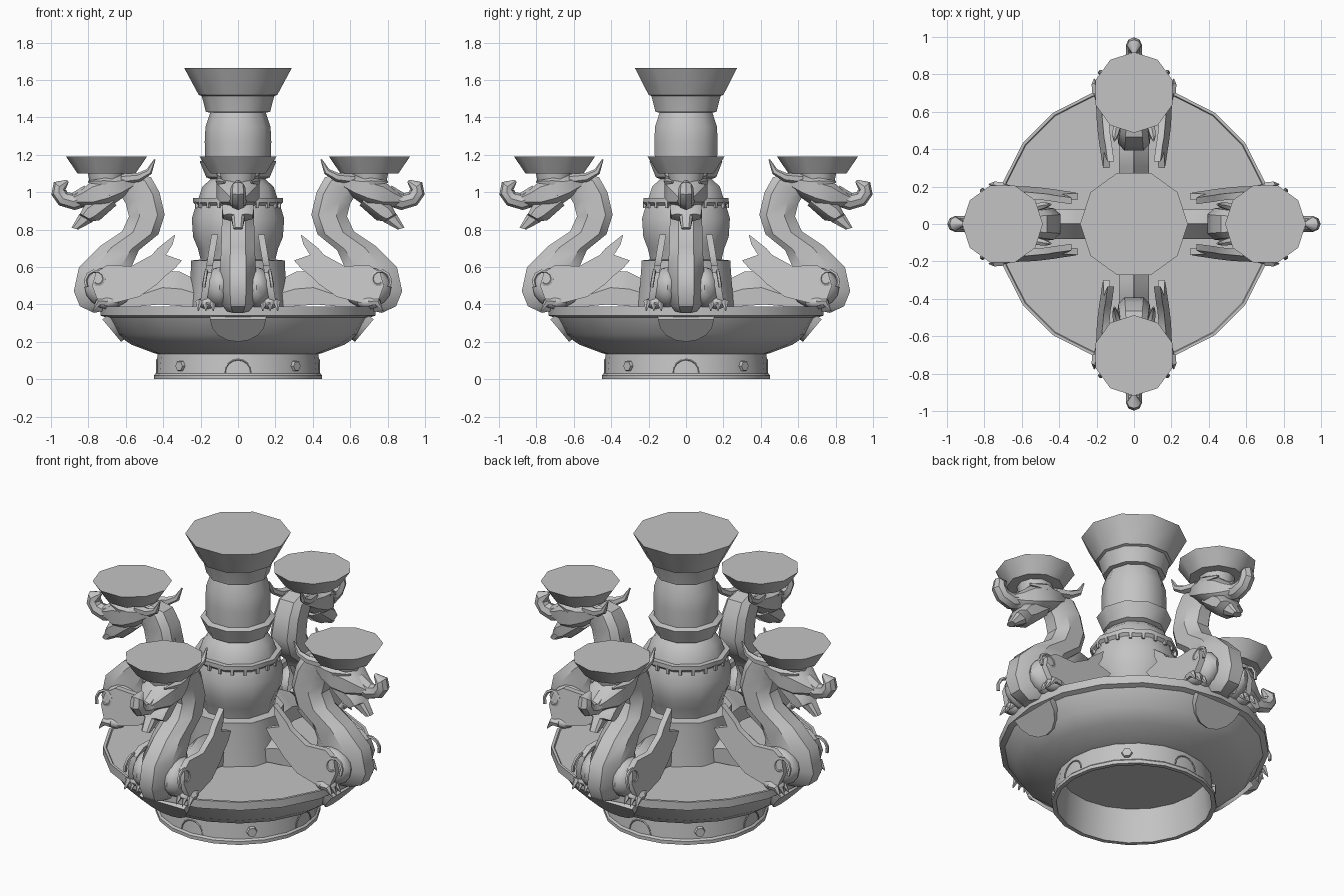
import bpy, bmesh
from math import sin, cos, pi, radians
from mathutils import Vector, Matrix

cube = bpy.data.objects.get("Cube")
if cube:
    bpy.data.objects.remove(cube)

grey = bpy.data.materials.new("stone_grey")
grey.use_nodes = True
grey.diffuse_color = (0.55, 0.55, 0.55, 1)
bsdf = next(n for n in grey.node_tree.nodes if n.type == 'BSDF_PRINCIPLED')
bsdf.inputs["Base Color"].default_value = grey.diffuse_color
bsdf.inputs["Roughness"].default_value = 0.7


def skin(bm, rings):
    """Join equal-length point rings into a capped solid."""
    loops = [[bm.verts.new(p) for p in ring] for ring in rings]
    for a, b in zip(loops, loops[1:]):
        for i in range(len(a)):
            j = (i + 1) % len(a)
            bm.faces.new((a[i], a[j], b[j], b[i]))
    bm.faces.new(loops[0])
    bm.faces.new(loops[-1])


def lathe(bm, profile, sides, x=0):
    skin(bm, [[(x + r * cos(2 * pi * i / sides), r * sin(2 * pi * i / sides), z)
               for i in range(sides)] for r, z in profile])


def tube(bm, path, radii, sides=6):
    pts = [Vector(p) for p in path]
    rings = []
    for k, p in enumerate(pts):
        d = (pts[min(k + 1, len(pts) - 1)] - pts[max(k - 1, 0)]).normalized()
        u = d.cross(Vector((0, 1, 0.01))).normalized()
        v = d.cross(u)
        rings.append([p + radii[k] * (u * cos(2 * pi * i / sides) + v * sin(2 * pi * i / sides))
                      for i in range(sides)])
    skin(bm, rings)


def body(bm, sections, shape):
    """Loft sections given as back x, back z, belly x, belly z, half width."""
    rings = []
    for bx, bz, ex, ez, w in sections:
        half = [(bx + t * (ex - bx), w * k, bz + t * (ez - bz)) for t, k in shape]
        rings.append(half + [(x, -y, z) for x, y, z in reversed(half)])
    skin(bm, rings)


def ball(bm, centre, size):
    m = Matrix.Translation(centre) @ Matrix.Diagonal((*size, 1))
    bmesh.ops.create_uvsphere(bm, u_segments=12, v_segments=8, radius=1, matrix=m)


def finish(name, bm, turns=(0,)):
    bmesh.ops.recalc_face_normals(bm, faces=bm.faces)
    for f in bm.faces:
        f.smooth = True
    for e in bm.edges:
        e.smooth = e.calc_face_angle(0) < radians(38)
    mesh = bpy.data.meshes.new(name)
    bm.to_mesh(mesh)
    bm.free()
    mesh.materials.append(grey)
    for k in turns:
        ob = bpy.data.objects.new(name if len(turns) == 1 else f"{name}_{k + 1}", mesh)
        ob.rotation_euler.z = k * pi / 2
        bpy.context.collection.objects.link(ob)


FOUR = range(4)
ROUND = [(0, .6), (.2, 1), (.7, 1), (1, .45)]
ROOF = [(0, .03), (.5, 1), (1, 1)]

# Dish with a hollow foot
bm = bmesh.new()
lathe(bm, [(.01, .2), (.405, .2), (.425, 0), (.45, 0), (.45, .02), (.44, .03), (.43, .135), (.45, .14),
           (.57, .185), (.65, .24), (.705, .33), (.735, .34), (.735, .388), (.72, .388),
           (.715, .38), (.01, .38)], 20)
finish("dish_and_foot", bm)

# Foot studs and low arched medallions
bm = bmesh.new()
for k in FOUR:
    stud = Matrix.Rotation((k + .5) * pi / 2, 4, 'Z') @ Matrix.Translation((.436, 0, .07))
    bmesh.ops.create_cone(bm, cap_ends=True, segments=6, radius1=.032, radius2=.027, depth=.022,
                          matrix=stud @ Matrix.Rotation(pi / 2, 4, 'Y'))
    spin = Matrix.Rotation(k * pi / 2, 4, 'Z')
    arc = [spin @ Vector((.434, .07 * cos(t * pi / 8), .035 + .07 * sin(t * pi / 8))) for t in range(9)]
    tube(bm, arc, [.004] * 9, 4)
finish("foot_studs", bm)

# Half round tabs on the flank of the dish
bm = bmesh.new()
tab = []
for i in range(9):
    a = pi * i / 8
    tab.append((.725 - .10 * sin(a), .15 * cos(a), .32 - .12 * sin(a)))
skin(bm, [tab, [(x - .04, y, z + .03) for x, y, z in tab]])
finish("dish_tab", bm, FOUR)

# Central column: stand, vase, collar, shaft and top bowl
bm = bmesh.new()
lathe(bm, [(.27, .37), (.25, .61), (.25, .635), (.2, .64), (.215, .7), (.24, .76), (.247, .86), (.225, .93),
           (.24, .945), (.24, .97), (.21, .97), (.19, 1.03), (.145, 1.07), (.17, 1.08),
           (.205, 1.165), (.175, 1.175), (.178, 1.27), (.174, 1.35), (.147, 1.43)], 10)
finish("column", bm)
bm = bmesh.new()
lathe(bm, [(.15, 1.425), (.172, 1.43), (.19, 1.5), (.195, 1.515), (.21, 1.52), (.288, 1.665)], 10)
finish("top_bowl", bm)

# Small teeth below the vase flange
bm = bmesh.new()
for i in range(20):
    m = Matrix.Rotation(2 * pi * (i + .5) / 20, 4, 'Z') @ Matrix.Translation((.222, 0, .932))
    bmesh.ops.create_cube(bm, size=1, matrix=m @ Matrix.Diagonal((.02, .016, .035, 1)))
finish("flange_teeth", bm)

# Dragon neck and chest in one S-shaped sweep
bm = bmesh.new()
body(bm, [(.55, 1.1, .66, 1.02, .07), (.465, 1.08, .625, .98, .075), (.42, 1.0, .6, .94, .08),
          (.392, .88, .583, .87, .085), (.425, .775, .62, .79, .088), (.53, .69, .74, .71, .09),
          (.57, .6, .85, .6, .095), (.55, .5, .878, .47, .095), (.56, .42, .845, .39, .085),
          (.62, .385, .77, .355, .06)], ROUND)
finish("dragon_neck", bm, FOUR)

# Tail arching back to the column
bm = bmesh.new()
body(bm, [(.64, .5, .64, .39, .08), (.5, .52, .52, .39, .08), (.39, .58, .42, .4, .08),
          (.31, .575, .3, .39, .08), (.18, .51, .18, .38, .08)], ROOF)
finish("dragon_tail", bm, FOUR)

# Head, jaw and curled snout
bm = bmesh.new()
body(bm, [(.52, 1.09, .56, 1.02, .07), (.6, 1.09, .63, .96, .1), (.7, 1.085, .69, .92, .115),
          (.78, 1.06, .77, .9, .095), (.84, 1.01, .825, .92, .06), (.88, .985, .87, .93, .04)], ROUND)
body(bm, [(.7, 1.0, .65, .93, .08), (.82, .93, .74, .85, .085), (.845, .885, .775, .845, .08),
          (.85, .88, .78, .84, .035), (.89, .81, .855, .8, .025)], ROUND)
tube(bm, [(.8, 0, .985), (.88, 0, .95), (.935, 0, .965), (.958, 0, 1.0), (.955, 0, 1.03), (.91, 0, 1.06)],
     [.055, .046, .042, .042, .038, .008], 8)
finish("dragon_head", bm, FOUR)

# Horns and brows
bm = bmesh.new()
for s in (1, -1):
    tube(bm, [(.62, .07 * s, 1.07), (.53, .09 * s, 1.08), (.475, .1 * s, 1.11), (.445, .105 * s, 1.175)],
         [.028, .024, .018, .004])
    tube(bm, [(.62, .09 * s, 1.05), (.71, .1 * s, 1.055), (.8, .07 * s, 1.055)], [.01, .022, .006], 5)
finish("dragon_horns", bm, FOUR)

# Wings with pointed feathers, leaning inwards towards the tips
feathers = [(.78, .5), (.76, .57), (.7, .61), (.57, .605), (.46, .665), (.43, .7), (.335, .775), (.35, .72),
            (.385, .665), (.3, .635), (.34, .59), (.39, .55), (.43, .51), (.53, .44), (.65, .41), (.75, .42)]
bm = bmesh.new()
for s in (1, -1):
    skin(bm, [[(x, s * (.205 - .17 * (z - .4) - depth), z) for x, z in feathers] for depth in (0, .035)])
    # shoulder scroll
    scroll = []
    for i in range(11):
        a, r = .6 * i - .6, .065 - .0045 * i
        z = .53 + r * sin(a)
        scroll.append((.755 + r * cos(a), s * (.2 - .17 * (z - .4)), z))
    tube(bm, scroll, [.01] * 11, 5)
finish("dragon_wings", bm, FOUR)

# Haunches and clawed feet
bm = bmesh.new()
for s in (1, -1):
    ball(bm, (.69, .1 * s, .49), (.13, .08, .11))
    ball(bm, (.7, .165 * s, .41), (.065, .05, .035))
    for k in (-1, 0, 1):
        y = s * (.172 + .032 * k)
        tube(bm, [(.7, y, .41), (.745, y + .004 * k * s, .412), (.775, y + .008 * k * s, .365)],
             [.02, .02, .003], 5)
finish("dragon_feet", bm, FOUR)

# Candle bowl carried on each head
bm = bmesh.new()
lathe(bm, [(.09, 1.05), (.1, 1.1), (.155, 1.1), (.216, 1.19)], 10, x=.703)
finish("candle_bowl", bm, FOUR)
